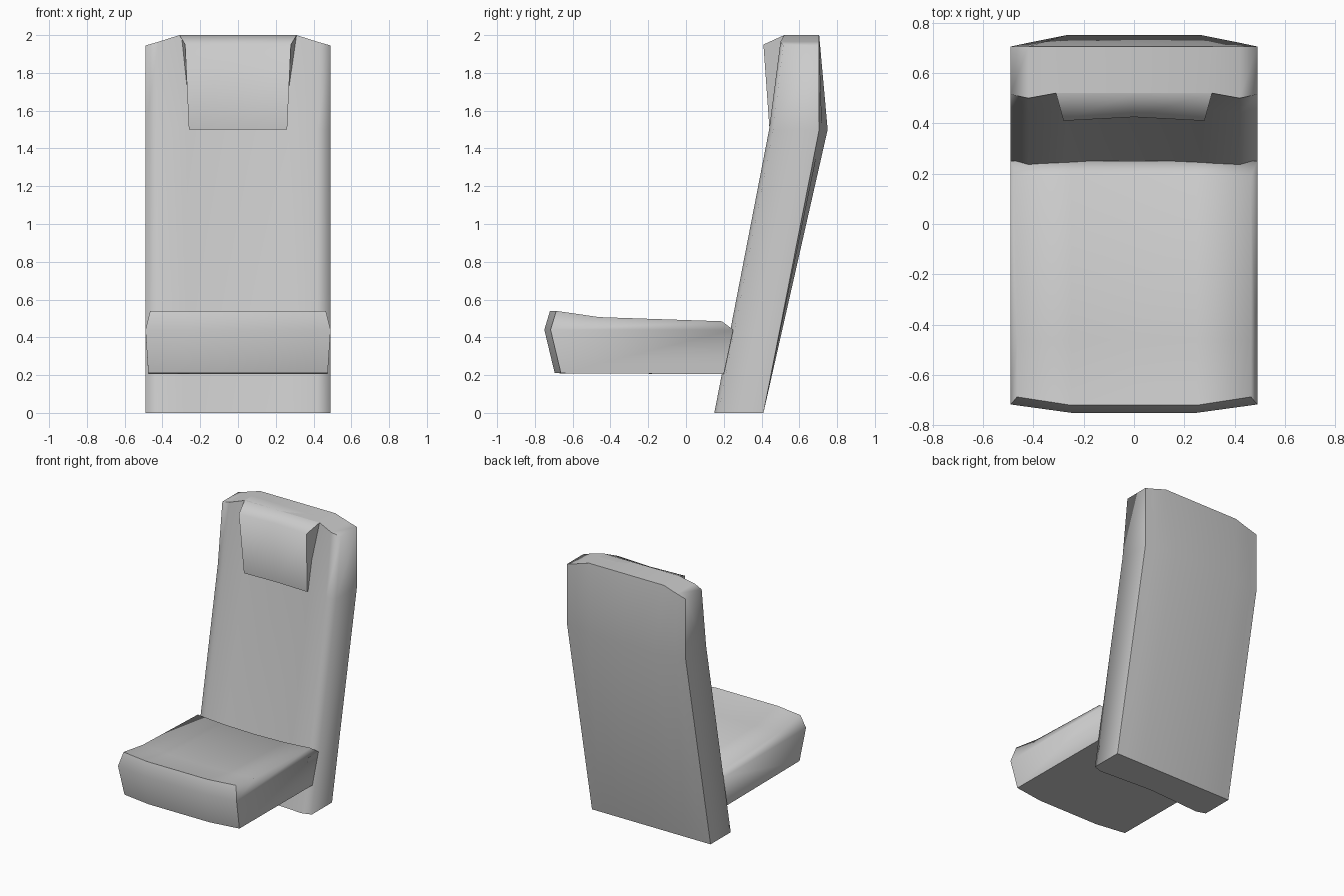
import bpy, bmesh, math

if "Cube" in bpy.data.objects:
    bpy.data.objects.remove(bpy.data.objects["Cube"])


def loft(name, half, caps, angle):
    """Skin closed profiles from the centre (first) to the +x end, mirrored to -x."""
    left = [[(-x, y, z) for x, y, z in p] for p in reversed(half[1:])]
    stations = left + half
    bm = bmesh.new()
    rows = [[bm.verts.new(c) for c in p] for p in stations]
    n = len(rows[0])
    for a, b in zip(rows, rows[1:]):
        for i in range(n):
            j = (i + 1) % n
            bm.faces.new((a[i], a[j], b[j], b[i]))
    for row in (rows[0], rows[-1]):
        for cap in caps:
            bm.faces.new([row[i] for i in cap])
    bmesh.ops.recalc_face_normals(bm, faces=bm.faces)
    me = bpy.data.meshes.new(name)
    bm.to_mesh(me)
    bm.free()
    ob = bpy.data.objects.new(name, me)
    bpy.context.collection.objects.link(ob)
    bpy.ops.object.select_all(action='DESELECT')
    ob.select_set(True)
    bpy.context.view_layer.objects.active = ob
    bpy.ops.object.shade_smooth_by_angle(angle=math.radians(angle))
    return ob


# Backrest: hollow front with side bolsters, bowed back, clipped top corners
def back_station(x, x_top, f0, f1, f2, top, b1):
    return [(x, f0, 0), (x, f1, 1.5), (x_top, f2, top),
            (x_top, 0.705, top), (x, b1, 1.5), (x, 0.41, 0)]


loft("backrest", [
    back_station(0.00, 0.00, 0.175, 0.475, 0.52, 2.00, 0.75),
    back_station(0.27, 0.31, 0.160, 0.455, 0.52, 2.00, 0.75),
    back_station(0.42, 0.42, 0.150, 0.440, 0.50, 1.965, 0.72),
    back_station(0.49, 0.49, 0.172, 0.462, 0.515, 1.945, 0.705),
], [(0, 1, 4, 5), (1, 2, 3, 4)], 76)


# Headrest: wedge leaning forward out of the backrest top
def head_station(s, y_low, y_high):
    return [(0.26 * s, y_low, 1.5), (0.28 * s, y_high, 1.95),
            (0.31 * s, 0.52, 2.0), (0.31 * s, 0.60, 2.0), (0.26 * s, 0.56, 1.5)]


loft("headrest", [
    head_station(0, 0.450, 0.425),
    head_station(1, 0.442, 0.410),
], [(0, 1, 2, 3, 4)], 76)


# Seat cushion: bowed front roll, slightly dished top, ridged sides
def seat_station(x_top, x_mid, x_low, front, dip):
    return [(x_low, front + 0.055, 0.21), (x_mid, front, 0.44),
            (x_top, front + 0.03, 0.54), (x_top, -0.46, 0.507 - dip),
            (x_top, 0.19, 0.485 - dip), (x_mid, 0.25, 0.44 - dip),
            (x_low, 0.20, 0.205)]


loft("seat_cushion", [
    seat_station(0.00, 0.00, 0.00, -0.75, 0.02),
    seat_station(0.25, 0.25, 0.25, -0.75, 0.015),
    seat_station(0.465, 0.49, 0.475, -0.717, 0.0),
], [(1, 2, 3, 4, 5), (0, 1, 5, 6)], 76)
